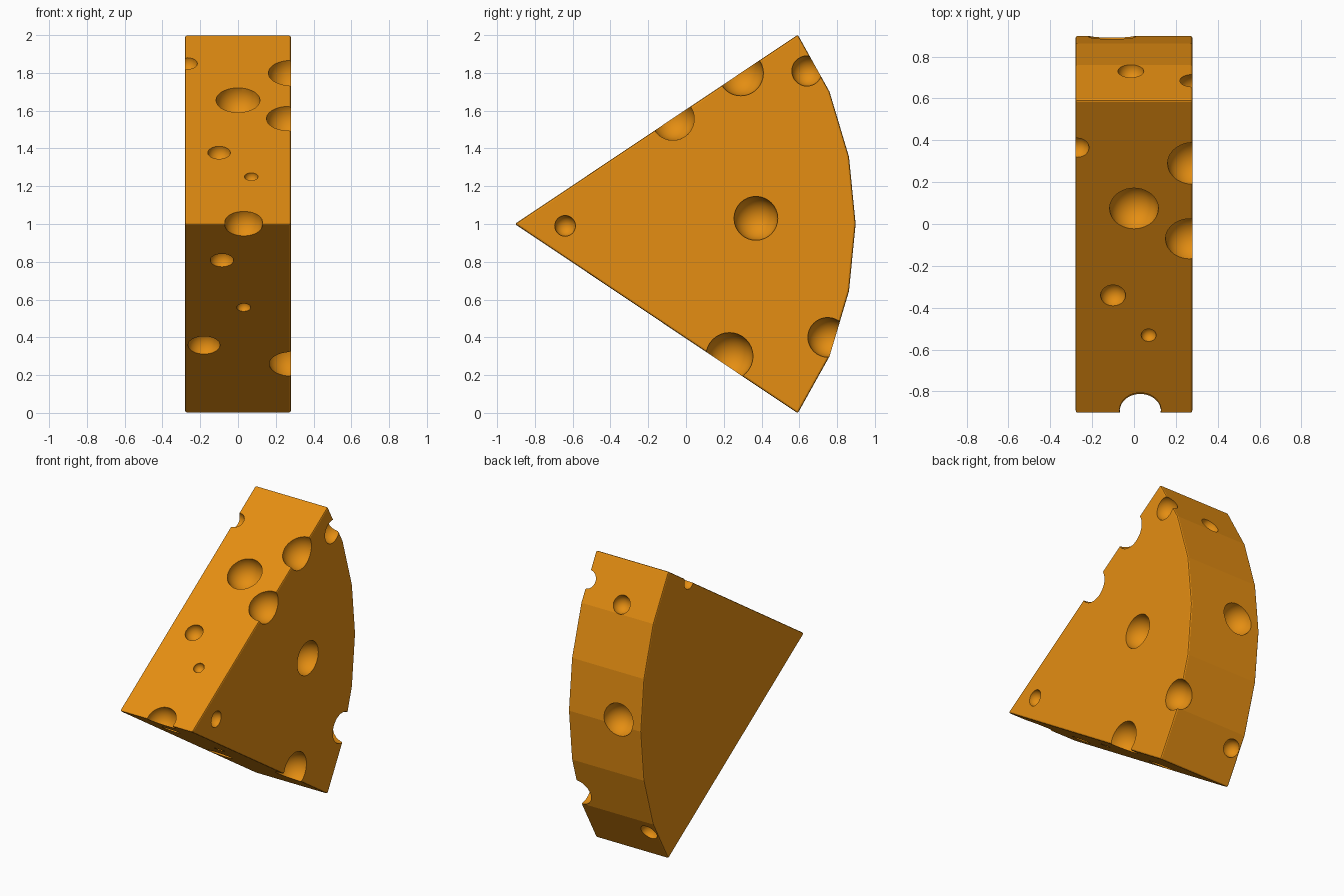
import bpy, bmesh
from mathutils import Matrix

cube = bpy.data.objects.get("Cube")
if cube:
    bpy.data.objects.remove(cube, do_unlink=True)

HALF = 0.28
SLOPE = 0.671  # rise of the two cut faces from the tip

# One cheese colour
cheese = bpy.data.materials.new("cheese_orange")
colour = (0.78, 0.27, 0.006, 1)
cheese.diffuse_color = colour
cheese.use_nodes = True
bsdf = next(n for n in cheese.node_tree.nodes if n.type == 'BSDF_PRINCIPLED')
bsdf.inputs["Base Color"].default_value = colour


def make_object(name, bm):
    bmesh.ops.recalc_face_normals(bm, faces=bm.faces)
    mesh = bpy.data.meshes.new(name)
    bm.to_mesh(mesh)
    bm.free()
    mesh.materials.append(cheese)
    obj = bpy.data.objects.new(name, mesh)
    bpy.context.collection.objects.link(obj)
    return obj


# Wedge: half profile (y, height above middle) mirrored, then extruded along x
rind = [(0.592, 1.002), (0.76, 0.7), (0.863, 0.355)]
profile = [(-0.906, 0)] + rind + [(0.898, 0)] + [(y, -h) for y, h in reversed(rind)]
bm = bmesh.new()
side = bm.faces.new([bm.verts.new((-HALF, y, 1 + h)) for y, h in profile])
ext = bmesh.ops.extrude_face_region(bm, geom=[side])
moved = [v for v in ext["geom"] if isinstance(v, bmesh.types.BMVert)]
bmesh.ops.translate(bm, verts=moved, vec=(2 * HALF, 0, 0))
wedge = make_object("cheese_wedge", bm)

# Holes as (x, y, z, radius)
upper = [(0, 0.075, 0.117), (0.28, 0.29, 0.12), (0.265, -0.07, 0.115),
         (-0.1, -0.34, 0.06), (0.07, -0.53, 0.036), (-0.27, 0.365, 0.055)]
lower = [(-0.085, -0.617, 0.062), (0.03, -0.244, 0.037), (-0.18, 0.054, 0.085)]
holes = [(x, y, 1 + SLOPE * (y + 0.9), r) for x, y, r in upper]
holes += [(x, y, 1 - SLOPE * (y + 0.9), r) for x, y, r in lower]
holes += [(0.28, 0.23, 0.30, 0.125), (0.03, -0.885, 1.005, 0.1)]
# flat side
holes += [(HALF, y, z, r) for y, z, r in
          [(-0.64, 0.99, 0.055), (0.37, 1.03, 0.116), (0.64, 1.81, 0.08), (0.75, 0.4, 0.105)]]
# curved rind
holes += [(-0.015, 0.73, 1.753, 0.062), (-0.105, 0.893, 1.035, 0.112), (-0.21, 0.71, 0.207, 0.06)]

bm = bmesh.new()
for x, y, z, r in holes:
    bmesh.ops.create_uvsphere(bm, u_segments=32, v_segments=16, radius=r,
                              matrix=Matrix.Translation((x, y, z)))
for f in bm.faces:
    f.smooth = True
cutter = make_object("hole_cutter", bm)
cutter.hide_render = True

# Soften the outer edges, then carve the holes
bevel = wedge.modifiers.new("soft_edges", 'BEVEL')
bevel.width = 0.01
bevel.segments = 2
bevel.limit_method = 'ANGLE'
carve = wedge.modifiers.new("holes", 'BOOLEAN')
carve.operation = 'DIFFERENCE'
carve.solver = 'EXACT'
carve.object = cutter
bpy.context.view_layer.update()
graph = bpy.context.evaluated_depsgraph_get()
carved = bpy.data.meshes.new_from_object(wedge.evaluated_get(graph))
wedge.modifiers.clear()
wedge.data = carved
bpy.data.objects.remove(cutter, do_unlink=True)
